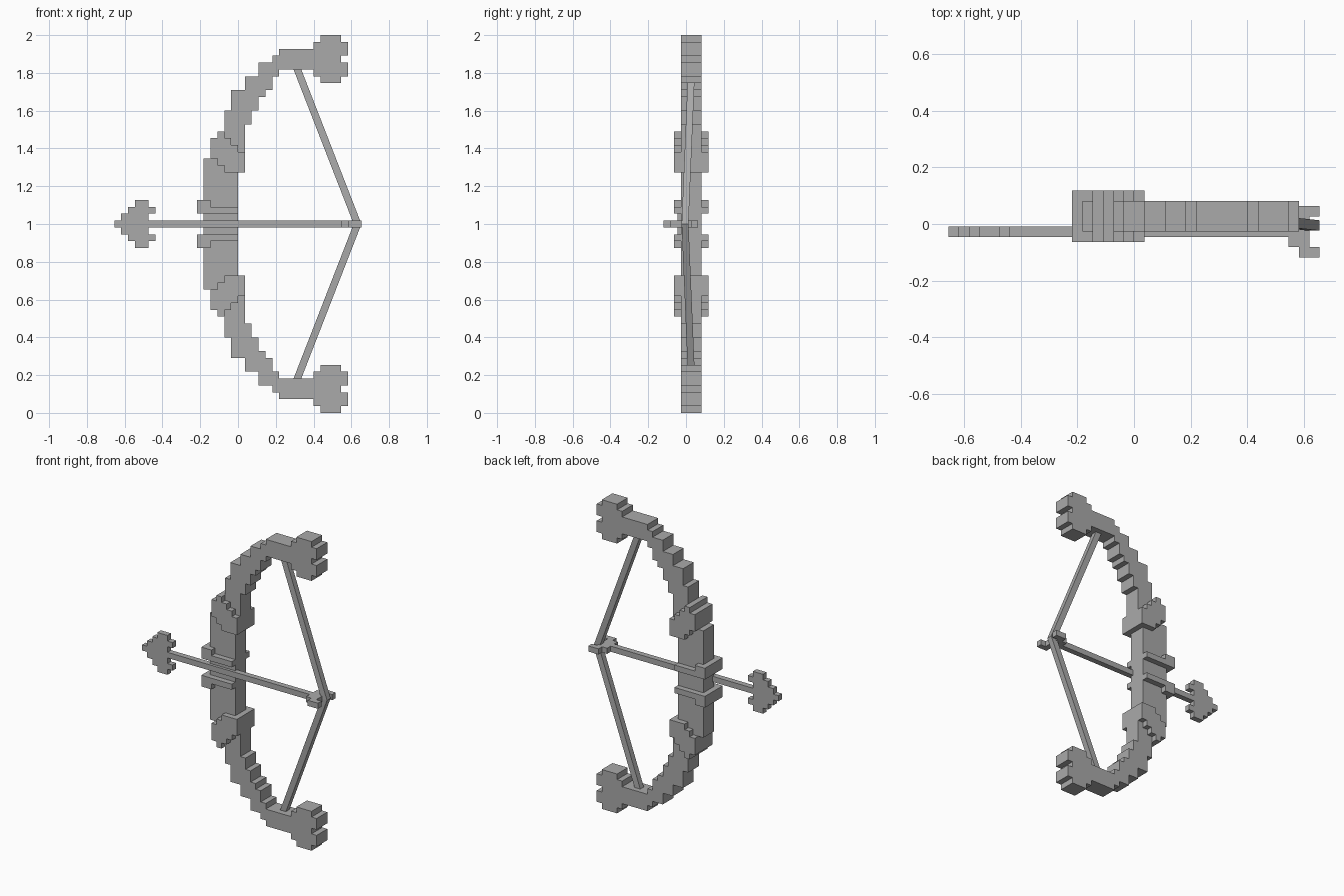
import bpy
import bmesh
from mathutils import Vector

U = 2 / 55      # one block
MID = 27        # middle row, counted from the top

cube = bpy.data.objects.get("Cube")
if cube:
    bpy.data.objects.remove(cube, do_unlink=True)

grey = bpy.data.materials.new("plain_grey")
grey.use_nodes = True
grey.diffuse_color = (0.4, 0.4, 0.4, 1)
grey.node_tree.nodes["Principled BSDF"].inputs["Base Color"].default_value = (0.4, 0.4, 0.4, 1)


def finish(name, bm):
    bmesh.ops.recalc_face_normals(bm, faces=bm.faces)
    mesh = bpy.data.meshes.new(name)
    bm.to_mesh(mesh)
    bm.free()
    mesh.materials.append(grey)
    obj = bpy.data.objects.new(name, mesh)
    bpy.context.collection.objects.link(obj)


def slab(name, cells, place, depth):
    """Join square cells into one stepped outline and extrude it by depth."""
    bm = bmesh.new()
    for a, b in sorted(cells):
        corners = ((a, b), (a + 1, b), (a + 1, b + 1), (a, b + 1))
        bm.faces.new([bm.verts.new(place(*c)) for c in corners])
    bmesh.ops.remove_doubles(bm, verts=bm.verts, dist=U / 100)
    bmesh.ops.dissolve_limit(bm, angle_limit=0.01, verts=bm.verts, edges=bm.edges)
    side = bmesh.ops.extrude_face_region(bm, geom=bm.faces[:])["geom"]
    moved = [v for v in side if isinstance(v, bmesh.types.BMVert)]
    bmesh.ops.translate(bm, verts=moved, vec=depth)
    finish(name, bm)


def upright(name, cells, front, back):
    slab(name, cells, lambda x, r: Vector((x, front, 55 - r)) * U,
         Vector((0, back - front, 0)) * U)


def rows(*spans):
    """Cells from (first row, last row, left, right) spans."""
    return {(x, r) for top, low, left, right in spans
            for r in range(top, low + 1) for x in range(left, right)}


def both(cells):
    return cells | {(x, 2 * MID - r) for x, r in cells}


# Bow: curved limbs, grip and flared tips
bow = rows((0, 0, 12, 15), (1, 2, 11, 16), (3, 3, 11, 15), (4, 5, 11, 16), (6, 6, 12, 15),
           (2, 2, 6, 11), (3, 3, 5, 11), (4, 4, 3, 11), (5, 5, 3, 6), (6, 7, 1, 5),
           (8, 8, -1, 4), (9, 10, -1, 3), (11, 12, -2, 2), (13, 13, -2, 1),
           (14, 14, -3, 1), (15, 17, -4, 1), (18, 19, -5, 1), (20, MID, -5, 0))
upright("bow_body", both(bow), -0.75, 2.25)

# Raised bands around the limbs and the grip
limb_band = rows((15, 17, -4, -3), (14, 18, -3, -2), (15, 19, -2, -1),
                 (16, 19, -1, 0), (17, 19, 0, 1))
grip_band = rows((24, 25, -6, -4), (25, 25, -4, 0))
for label, flip in (("upper", False), ("lower", True)):
    for part, cells in (("limb_band", limb_band), ("grip_band", grip_band)):
        if flip:
            cells = {(x, 2 * MID - r) for x, r in cells}
        upright(f"{label}_{part}", cells, -1.75, 3.25)

# Arrow: stepped head with barbs, and shaft
arrow = rows((MID, MID, -18, 15), (26, MID, -17, -13), (25, MID, -16, -12),
             (24, MID, -15, -13)) - rows((26, 26, -13, -12))
upright("arrow", both(arrow), -1.25, -0.25)

# Fletching: flat chevron at the tail
fletching = {(x, y) for y in range(-2, 3)
             for x in ((16, 17) if abs(y) == 2 else (15, 16))}
slab("fletching", fletching, lambda x, y: Vector((x, y - 1.25, MID)) * U, Vector((0, 0, U)))

# Drawn string: two slanted bars meeting at the tail of the arrow
for label, sign in (("upper", 1), ("lower", -1)):
    bm = bmesh.new()
    bmesh.ops.create_cube(bm, size=1)
    for v in bm.verts:
        t = v.co.z + 0.5
        v.co = Vector((0.633 - 0.325 * t + v.co.x * 0.041,
                       -0.005 + 0.035 * t + v.co.y * U,
                       1 + sign * 0.835 * t))
    finish(f"{label}_string", bm)
